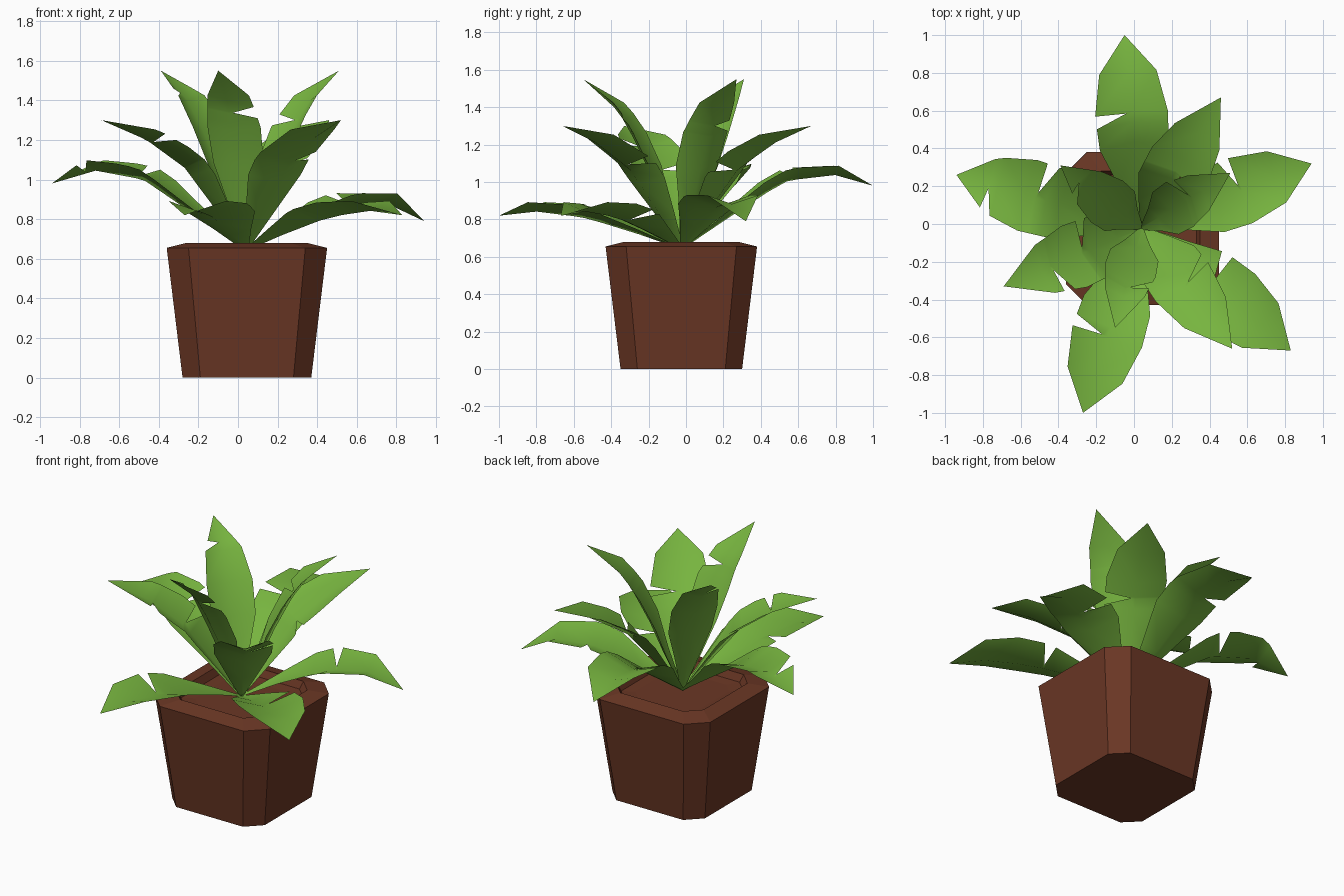
import bpy, math
from mathutils import Vector

if "Cube" in bpy.data.objects:
    bpy.data.objects.remove(bpy.data.objects["Cube"])

HUB = Vector((0.04, -0.022, 0))


def material(name, rgb):
    m = bpy.data.materials.new(name)
    m.diffuse_color = (*rgb, 1)
    m.use_nodes = True
    m.node_tree.nodes["Principled BSDF"].inputs["Base Color"].default_value = m.diffuse_color
    return m


GREEN = material("leaf green", (0.185, 0.46, 0.05))
BROWN = material("pot brown", (0.145, 0.038, 0.018))


def make(name, verts, faces, mat, smooth=False):
    me = bpy.data.meshes.new(name)
    me.from_pydata(verts, [], faces)
    me.materials.append(mat)
    for p in me.polygons:
        p.use_smooth = smooth
    ob = bpy.data.objects.new(name, me)
    bpy.context.collection.objects.link(ob)
    return ob


# Pot: stacked chamfered-square rings (half width, chamfer, height)
def ring(h, c, z):
    k = h - c
    pts = [(h, -k), (h, k), (k, h), (-k, h), (-h, k), (-h, -k), (-k, -h), (k, -h)]
    return [(x + 0.045, y - 0.025, z) for x, y in pts]


rings = [(0.325, 0.09, 0), (0.405, 0.11, 0.655), (0.305, 0.085, 0.68),
         (0.285, 0.08, 0.635), (0.22, 0.065, 0.63)]
pv = [p for r in rings for p in ring(*r)]
pf = [list(range(7, -1, -1))]
for i in range(len(rings) - 1):
    for j in range(8):
        k = (j + 1) % 8
        pf.append((i * 8 + j, i * 8 + k, i * 8 + 8 + k, i * 8 + 8 + j))
pf.append(list(range(len(pv) - 8, len(pv))))
make("pot", pv, pf, BROWN)


# Leaves
def lerp_table(table, t):
    for a, b in zip(table, table[1:]):
        if t <= b[0]:
            f = (t - a[0]) / (b[0] - a[0])
            return a[1] + (b[1] - a[1]) * f
    return table[-1][1]


WIDTH = [(0, 0.012), (0.22, 0.095), (0.42, 0.175), (0.6, 0.185), (0.78, 0.145), (1, 0)]


def leaf(name, tip, profile, scale, notches):
    """Cupped blade along a bent midrib; notches are (side, position)."""
    d = Vector((tip[0], tip[1], 0)) - HUB
    reach = d.length
    out = d.normalized()
    side = Vector((-out.y, out.x, 0))
    rt = [(i / 4, p[0]) for i, p in enumerate(profile)]
    zt = [(i / 4, p[1]) for i, p in enumerate(profile)]
    stretch = reach / profile[-1][0]

    def point(t):
        return HUB + out * lerp_table(rt, t) * stretch + Vector((0, 0, lerp_table(zt, t)))

    stations = {t: {} for t in (0, 0.22, 0.42, 0.6, 0.78)}
    for s, t in notches:
        stations = {k: v for k, v in stations.items() if v or abs(k - t) > 0.055}
        stations[t - 0.05] = {}
        stations[t] = {s: 0.15}
        stations[t + 0.01] = {}
    verts, faces = [], []
    keys = sorted(stations)
    for t in keys:
        c = point(t)
        tan = (point(min(1, t + 0.1)) - point(max(0, t - 0.1))).normalized()
        normal = tan.cross(side).normalized()
        for s in (1, 0, -1):
            w = s * lerp_table(WIDTH, t) * scale * stations[t].get(s, 1)
            verts.append(c + side * w + normal * abs(w) * 0.33)
    for i in range(len(keys) - 1):
        a = i * 3
        faces += [(a, a + 1, a + 4, a + 3), (a + 1, a + 2, a + 5, a + 4)]
    verts.append(point(1))
    n = len(verts) - 1
    faces += [(n - 3, n - 2, n), (n - 2, n - 1, n)]
    make(name, verts, faces, GREEN, True)


# Midrib profiles (radius, height) for each tier
TOP = [(0, 0.64), (0.12, 0.9), (0.22, 1.15), (0.355, 1.38), (0.55, 1.55)]
MID = [(0, 0.64), (0.16, 0.84), (0.34, 1.06), (0.55, 1.2), (0.8, 1.3)]
ARCH = [(0, 0.64), (0.28, 0.83), (0.54, 1.0), (0.79, 1.045), (1.02, 0.98)]
LOW = [(0, 0.64), (0.27, 0.73), (0.53, 0.805), (0.79, 0.845), (1.03, 0.82)]
DROOP = [(0, 0.64), (0.27, 0.77), (0.5, 0.86), (0.73, 0.895), (0.97, 0.79)]
L, R = 1, -1
LEAVES = [
    ("top_leaf_right", (0.51, 0.27), TOP, 0.75, [(L, 0.66)]),
    ("top_leaf_left", (-0.39, 0.31), TOP, 0.75, [(L, 0.83)]),
    ("top_leaf_front", (-0.10, -0.55), TOP, 0.75, [(L, 0.7)]),
    ("middle_leaf_back", (0.46, 0.67), MID, 0.95, [(R, 0.5)]),
    ("middle_leaf_left", (-0.69, -0.33), MID, 0.95, [(L, 0.72), (R, 0.5)]),
    ("middle_leaf_front", (0.52, -0.66), MID, 0.95, [(L, 0.55)]),
    ("arching_leaf_back", (-0.05, 1.0), ARCH, 1.05, [(L, 0.57)]),
    ("arching_leaf_left", (-0.94, 0.26), ARCH, 1.05, [(L, 0.8), (R, 0.54)]),
    ("low_leaf_front", (-0.27, -1.0), LOW, 1.05, [(R, 0.57)]),
    ("low_leaf_front_right", (0.83, -0.67), LOW, 1.05, [(L, 0.45)]),
    ("low_leaf_right", (0.94, 0.32), DROOP, 1.0, [(L, 0.57)]),
]
for args in LEAVES:
    leaf(*args)
